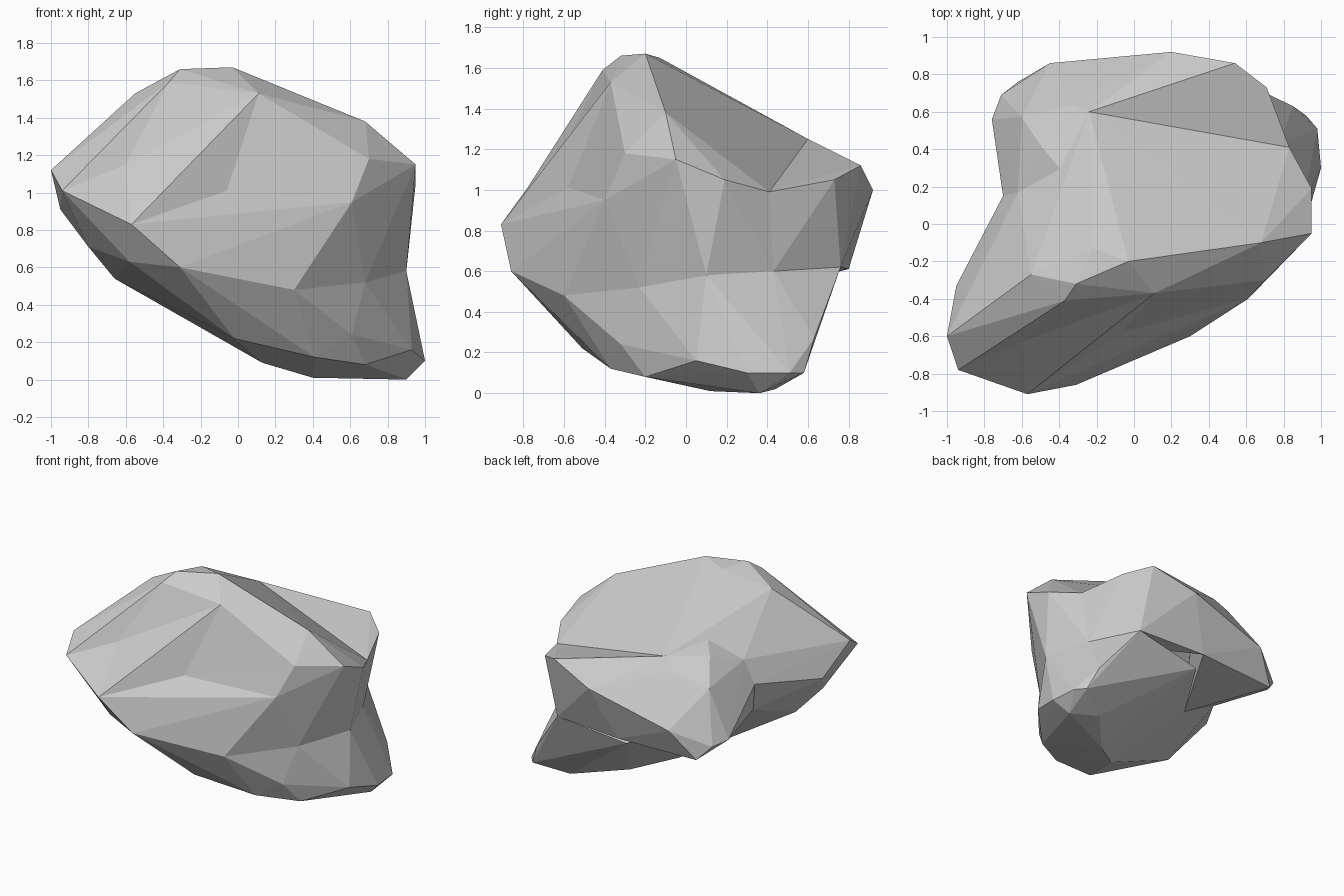
import bpy
import bmesh
from mathutils import Vector
from mathutils.geometry import intersect_point_line

# Remove the default object only
default_cube = bpy.data.objects.get("Cube")
if default_cube:
    bpy.data.objects.remove(default_cube, do_unlink=True)

# One plain stone colour
stone = bpy.data.materials.new("stone_grey")
stone.use_nodes = True
stone_colour = (0.6, 0.6, 0.6, 1.0)
stone.diffuse_color = stone_colour
for node in stone.node_tree.nodes:
    if node.type == "BSDF_PRINCIPLED":
        node.inputs["Base Color"].default_value = stone_colour
        node.inputs["Roughness"].default_value = 0.9


def distance_to_edge(point, edge):
    """Distance from a point to an edge, kept within its ends."""
    start, end = (vert.co for vert in edge.verts)
    along = intersect_point_line(point, start, end)[1]
    nearest = start.lerp(end, min(max(along, 0), 1))
    return (point - nearest).length


def press_hollow(bm, target):
    """Replace the nearest edge by a sunken corner joined to its four neighbours."""
    edge = min(bm.edges, key=lambda e: distance_to_edge(target, e))
    ends = list(edge.verts)
    tips = [vert for face in edge.link_faces for vert in face.verts if vert not in ends]
    bm.edges.remove(edge)
    sunken = bm.verts.new(target)
    for tip in tips:
        for end in ends:
            bm.faces.new((end, tip, sunken))


def faceted_chunk(name, corners, hollows=()):
    """Make a convex chunk of stone, then press shallow hollows into it."""
    bm = bmesh.new()
    for corner in corners:
        bm.verts.new(corner)
    hull = bmesh.ops.convex_hull(bm, input=list(bm.verts), use_existing_faces=False)
    leftover = set(hull["geom_interior"]) | set(hull["geom_unused"])
    loose = [item for item in leftover if isinstance(item, bmesh.types.BMVert)]
    if loose:
        bmesh.ops.delete(bm, geom=loose, context="VERTS")
    for hollow in hollows:
        press_hollow(bm, Vector(hollow))
    bmesh.ops.recalc_face_normals(bm, faces=list(bm.faces))
    mesh = bpy.data.meshes.new(name)
    bm.to_mesh(mesh)
    bm.free()
    mesh.materials.append(stone)
    chunk = bpy.data.objects.new(name, mesh)
    bpy.context.collection.objects.link(chunk)
    return chunk


# Corners where neighbouring chunks meet
saddle = (-.24, .6, 1.25)
notch = (.83, .41, .99)
waist_side = (.9, .1, .58)
waist_back = (.78, .43, .6)
waist_front = (.68, -.23, .52)
back_tip = (.2, .92, 1)
back_brow = (-.45, .86, .82)
back_corner = (.58, .76, .62)
back_hem = (.03, .8, .61)
left_belly = (-.8, -.55, .71)
left_keel = (-.66, -.41, .54)
dent_top = (-.62, .17, 1.16)
dent_middle = (-.7, .15, .98)
dent_base = (-.65, .1, .75)
underside = (-.3, .2, .53)
ridge_left = (-.34, .23, 1.33)
chin_left = (-.58, -.75, .63)
chin_middle = (-.31, -.86, .6)
chin_right = (.3, -.6, .48)

# Main mass: front face, crown and right cheek
front_face = [
    (-1, -.6, 1.12), (-.94, -.78, 1.01), (-.57, -.91, .83),
    (.61, -.4, .95), (.7, -.3, 1.18), (-.95, -.33, .91),
    chin_left, chin_middle, chin_right,
]
crown = [
    (.68, -.1, 1.38), (.11, -.37, 1.53), (-.03, -.2, 1.67),
    (-.31, -.32, 1.66), (-.37, -.41, 1.59), (-.55, -.27, 1.53),
    (-.22, -.13, 1.65), (-.04, .3, 1.36), ridge_left, saddle,
]
right_cheek = [
    (.95, -.05, 1.15), (.95, .19, 1.05), notch,
    waist_side, waist_back, waist_front,
]
left_flank = [left_belly, left_keel, underside, dent_top, dent_middle, dent_base]
front_hollows = [(-.06, -.58, 1.01), (-.6, -.63, 1.15)]
body = faceted_chunk(
    "rock_body", front_face + crown + right_cheek + left_flank, front_hollows)

# Rounded lobe behind the left dent
back_lobe = faceted_chunk("back_lobe", [
    (-.76, .56, .72), (-.71, .69, .7), (-.62, .76, .6),
    (-.6, .57, 1.08), (-.5, .42, 1.25), (-.33, .64, 1.17),
    saddle, ridge_left, dent_top, dent_middle, dent_base,
    back_brow, back_tip, back_hem, underside,
])

# Shelf rising behind the notch
back_shelf = faceted_chunk("back_shelf", [
    (.54, .86, 1.12), (.71, .73, 1.05),
    saddle, notch, waist_back, back_tip, back_brow, back_corner, back_hem,
])

# Foot spreading below the waist
foot = faceted_chunk("rock_foot", [
    (1, .3, .1), (.98, .51, .1), (.92, .58, .1), (.85, .63, .27),
    (.93, .05, .16), (.61, -.32, .24), (.41, -.37, .12), (.68, -.2, .08),
    (-.02, -.51, .22), (.13, -.1, .09), (.4, .12, .01),
    (.9, .36, 0), (.69, .44, .02), (.02, .71, .54),
    waist_side, waist_back, waist_front, back_corner,
    chin_left, chin_middle, chin_right, left_keel, left_belly, underside,
])

# Fuse the chunks into a single closed stone
helpers = [back_lobe, back_shelf, foot]
for helper in helpers:
    helper.hide_render = True
    union = body.modifiers.new("join_" + helper.name, "BOOLEAN")
    union.operation = "UNION"
    union.solver = "EXACT"
    union.object = helper

bpy.context.view_layer.update()
depsgraph = bpy.context.evaluated_depsgraph_get()
fused = bpy.data.meshes.new_from_object(body.evaluated_get(depsgraph))
body.modifiers.clear()
body.data = fused
for helper in helpers:
    bpy.data.objects.remove(helper, do_unlink=True)

# Crisp flat facets all over
fused.materials.clear()
fused.materials.append(stone)
for face in fused.polygons:
    face.material_index = 0
    face.use_smooth = False
body.name = "rock"
